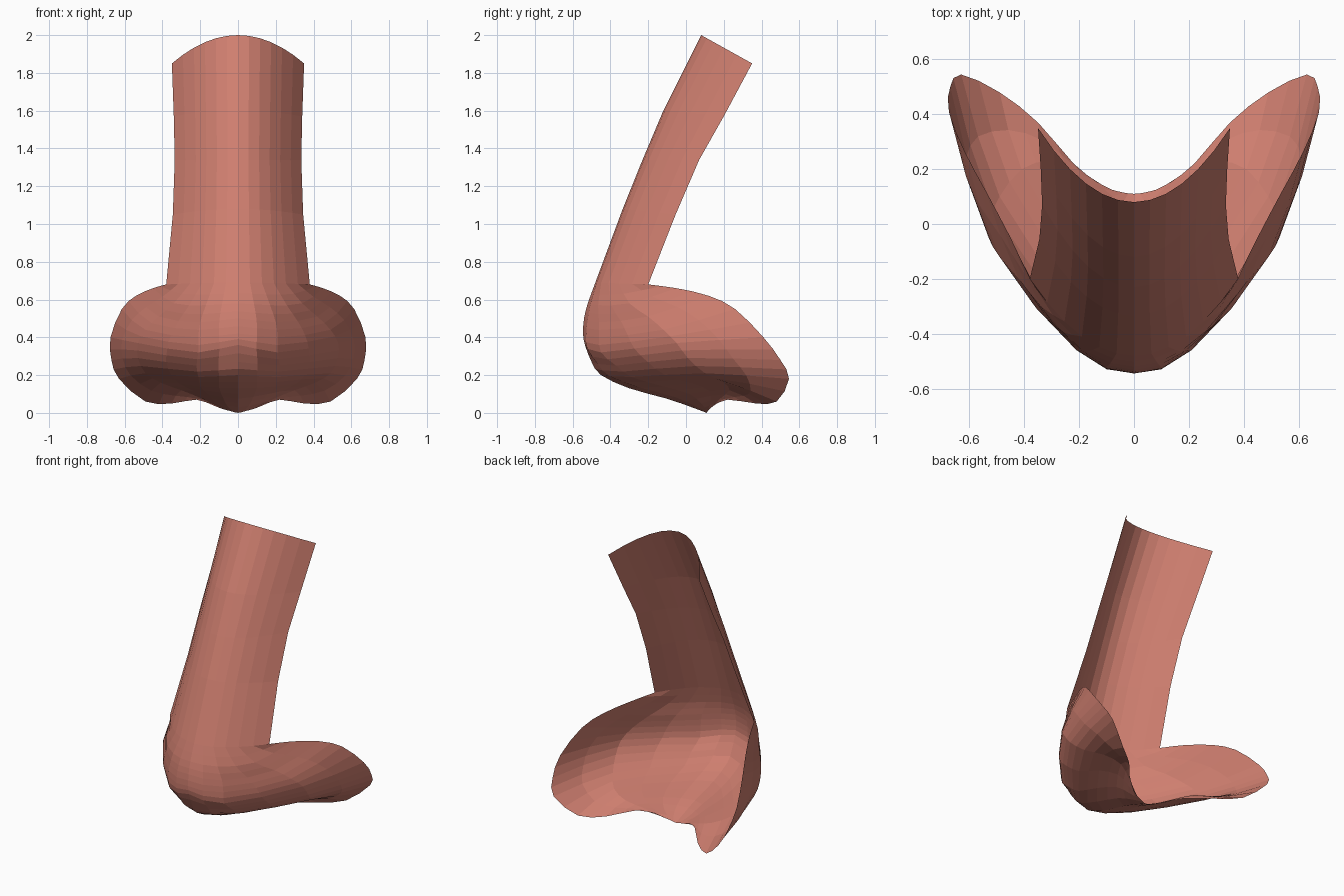
import bpy
from mathutils import Vector as V

if "Cube" in bpy.data.objects:
    bpy.data.objects.remove(bpy.data.objects["Cube"])

skin = bpy.data.materials.new("warm_skin")
skin.diffuse_color = (0.62, 0.21, 0.16, 1)
skin.use_nodes = True
skin.node_tree.nodes["Principled BSDF"].inputs["Base Color"].default_value = skin.diffuse_color

COLS = 6   # faces across each half


def spline(pts, t, before=None):
    """Catmull-Rom through pts, t in 0..1; 'before' is an optional lead-in point."""
    n = len(pts) - 1
    i = min(int(t * n + 1e-9), n - 1)
    u = t * n - i
    b, c = pts[i], pts[i + 1]
    a = pts[i - 1] if i else (before if before is not None else 2 * b - c)
    d = pts[i + 2] if i + 2 <= n else 2 * c - b
    return 0.5 * (2 * b + (c - a) * u + (2 * a - 5 * b + 4 * c - d) * u ** 2
                  + (3 * b - a - 3 * c + d) * u ** 3)


# bridge rows: centre y, z, then side edge x, y, z
bridge = [
    (.08, 2.0, .35, .35, 1.85),
    (-.12, 1.60, .34, .20, 1.57),
    (-.23, 1.34, .335, .07, 1.34),
    (-.335, 1.08, .345, -.055, 1.05),
    (-.48, .69, .38, -.20, .68),
]
# tip, wing and underside rows: centre y, z, then two inner points and the rim
lower = [
    (-.52, .58, .17, -.465, .57, .34, -.30, .58, .45, -.05, .66),
    (-.54, .50, .20, -.46, .48, .42, -.20, .51, .54, .12, .62),
    (-.545, .42, .21, -.46, .40, .49, -.12, .44, .615, .26, .55),
    (-.535, .36, .21, -.45, .32, .53, -.05, .37, .675, .41, .40),
    (-.50, .27, .22, -.37, .25, .53, .01, .29, .67, .50, .28),
    (-.45, .20, .21, -.29, .19, .49, .10, .21, .63, .545, .18),
    (-.30, .13, .20, -.12, .14, .41, .20, .16, .49, .48, .06),
    (-.10, .075, .16, .02, .10, .30, .23, .12, .35, .37, .05),
    (.03, .03, .11, .08, .05, .19, .18, .075, .22, .22, .07),
    (.11, 0, .04, .115, .01, .08, .125, .02, .12, .14, .035),
]


def bridge_row(cy, cz, ex, ey, ez):
    return [V((ex * t, cy + (ey - cy) * t * t, cz + (ez - cz) * t * t))
            for t in (i / COLS for i in range(COLS + 1))]


def lower_row(r):
    p = [V((0, r[0], r[1])), V(r[2:5]), V(r[5:8]), V(r[8:11])]
    mirror = V((-p[1].x, p[1].y, p[1].z))
    return [spline(p, i / COLS, mirror) for i in range(COLS + 1)]


def refine(rows, steps):
    """Insert smooth in-between rows."""
    n = (len(rows) - 1) * steps
    return [[spline([r[c] for r in rows], k / n) for c in range(COLS + 1)]
            for k in range(n + 1)]


top = [bridge_row(*r) for r in bridge]
bottom = [top[-1]] + [lower_row(r) for r in lower]
rows = top[:-1] + refine(bottom, 2)

# mirror each half row into a full row and skin the sheet
verts, faces = [], []
W = 2 * COLS + 1
for r in rows:
    verts += [(-p.x, p.y, p.z) for p in reversed(r[1:])] + [tuple(p) for p in r]
for j in range(len(rows) - 1):
    for i in range(W - 1):
        a = j * W + i
        faces.append((a, a + W, a + W + 1, a + 1))

mesh = bpy.data.meshes.new("nose_shell")
mesh.from_pydata(verts, [], faces)
mesh.materials.append(skin)
mesh.update()
nose = bpy.data.objects.new("nose_shell", mesh)
bpy.context.collection.objects.link(nose)
